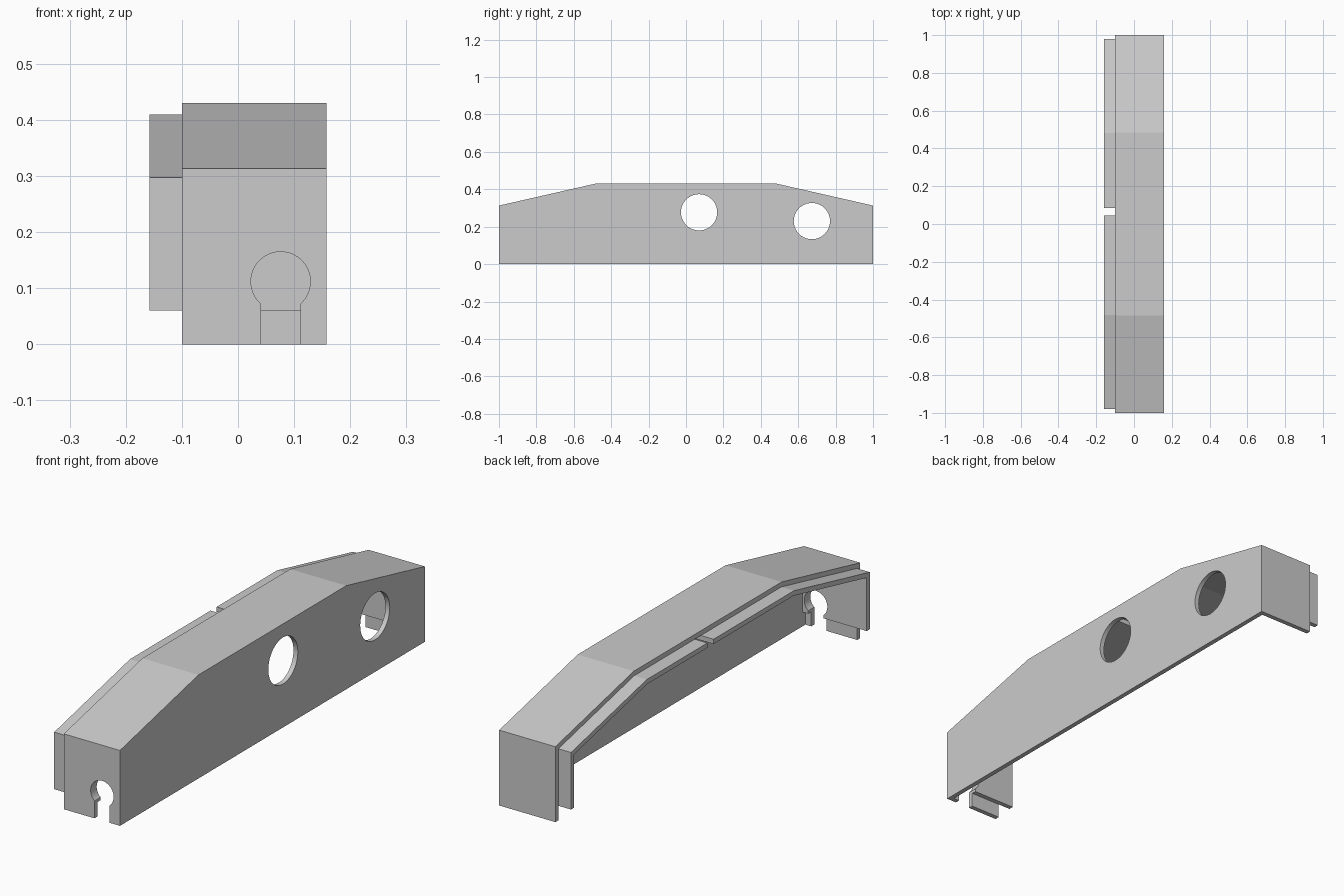
import bpy, bmesh
from math import sin, cos, pi, asin, hypot

if "Cube" in bpy.data.objects:
    bpy.data.objects.remove(bpy.data.objects["Cube"])

T = 0.02                      # wall thickness
END_Z, TOP_Z, BEND_Y = 0.313, 0.43, 0.485
LEFT, RIM, RIGHT = -0.158, -0.1, 0.158
SLOPE = (TOP_Z - END_Z) / (1 - BEND_Y)

grey = bpy.data.materials.new("plain grey")
grey.use_nodes = True
grey.diffuse_color = (0.6, 0.6, 0.6, 1)
grey.node_tree.nodes["Principled BSDF"].inputs["Base Color"].default_value = (0.6, 0.6, 0.6, 1)


def prism(name, outline, axis, lo, hi):
    """Extrude a flat outline along x (outline in y, z) or y (outline in x, z)."""
    bm = bmesh.new()
    place = (lambda a, b, d: (d, a, b)) if axis == "x" else (lambda a, b, d: (a, d, b))
    near, far = ([bm.verts.new(place(a, b, d)) for a, b in outline] for d in (lo, hi))
    bm.faces.new(near)
    bm.faces.new(far)
    for i in range(len(outline)):
        j = (i + 1) % len(outline)
        bm.faces.new((near[i], near[j], far[j], far[i]))
    bmesh.ops.recalc_face_normals(bm, faces=bm.faces)
    mesh = bpy.data.meshes.new(name)
    bm.to_mesh(mesh)
    bm.free()
    mesh.materials.append(grey)
    obj = bpy.data.objects.new(name, mesh)
    bpy.context.collection.objects.link(obj)
    return obj


def profile(inset, bottom):
    """Side outline with chamfered shoulders, moved inwards by a distance."""
    drop = inset * hypot(1, SLOPE)
    bend = BEND_Y + (drop - inset) / SLOPE * -1
    end = 1 - inset
    half = [(end, bottom), (end, END_Z + SLOPE * inset - drop), (bend, TOP_Z - inset)]
    return half + [(-y, z) for y, z in reversed(half)]


def circle(cy, cz, r, n=40):
    return [(cy + r * cos(2 * pi * i / n), cz + r * sin(2 * pi * i / n)) for i in range(n)]


def keyhole(cx, cz, r, half_slot, n=32):
    a = asin(half_slot / r)
    arc = [-pi / 2 + a + (2 * pi - 2 * a) * i / n for i in range(n + 1)]
    pts = [(cx + r * cos(t), cz + r * sin(t)) for t in arc]
    return pts + [(cx - half_slot, -0.1), (cx + half_slot, -0.1)]


def cut(obj, cutter):
    cutter.hide_render = True
    mod = obj.modifiers.new("cut", "BOOLEAN")
    mod.operation, mod.solver, mod.object = "DIFFERENCE", "EXACT", cutter
    bpy.context.view_layer.objects.active = obj
    bpy.ops.object.modifier_apply(modifier=mod.name)
    bpy.data.objects.remove(cutter)


def key_cutter():
    return prism("keyhole_cutter", keyhole(0.076, 0.112, 0.053, 0.035), "y", -1.1, -0.9)


# Outer cover: hollow, open below and on one long side
cover = prism("outer_cover", profile(0, 0), "x", RIM, RIGHT)
cut(cover, prism("cavity_cutter", profile(T, -0.1), "x", -0.3, RIGHT - T))
for y, z in ((0.07, 0.277), (0.673, 0.23)):
    cut(cover, prism("hole_cutter", circle(y, z, 0.097), "x", 0.1, 0.2))
cut(cover, key_cutter())

# Inner lining: follows the cover and stands out past its open rim
band = profile(T, 0.06) + list(reversed(profile(2 * T, 0.06)))
lining = prism("inner_lining", band, "x", LEFT, RIGHT - T)
gap = [(0.045, 0.3), (0.085, 0.3), (0.085, 0.5), (0.045, 0.5)]
cut(lining, prism("gap_cutter", gap, "x", -0.3, 0.3))
cut(lining, key_cutter())

# Smooth the round cut-outs, keep the edges sharp
for obj in (cover, lining):
    bpy.ops.object.select_all(action="DESELECT")
    obj.select_set(True)
    bpy.context.view_layer.objects.active = obj
    bpy.ops.object.shade_smooth_by_angle(angle=0.2)
